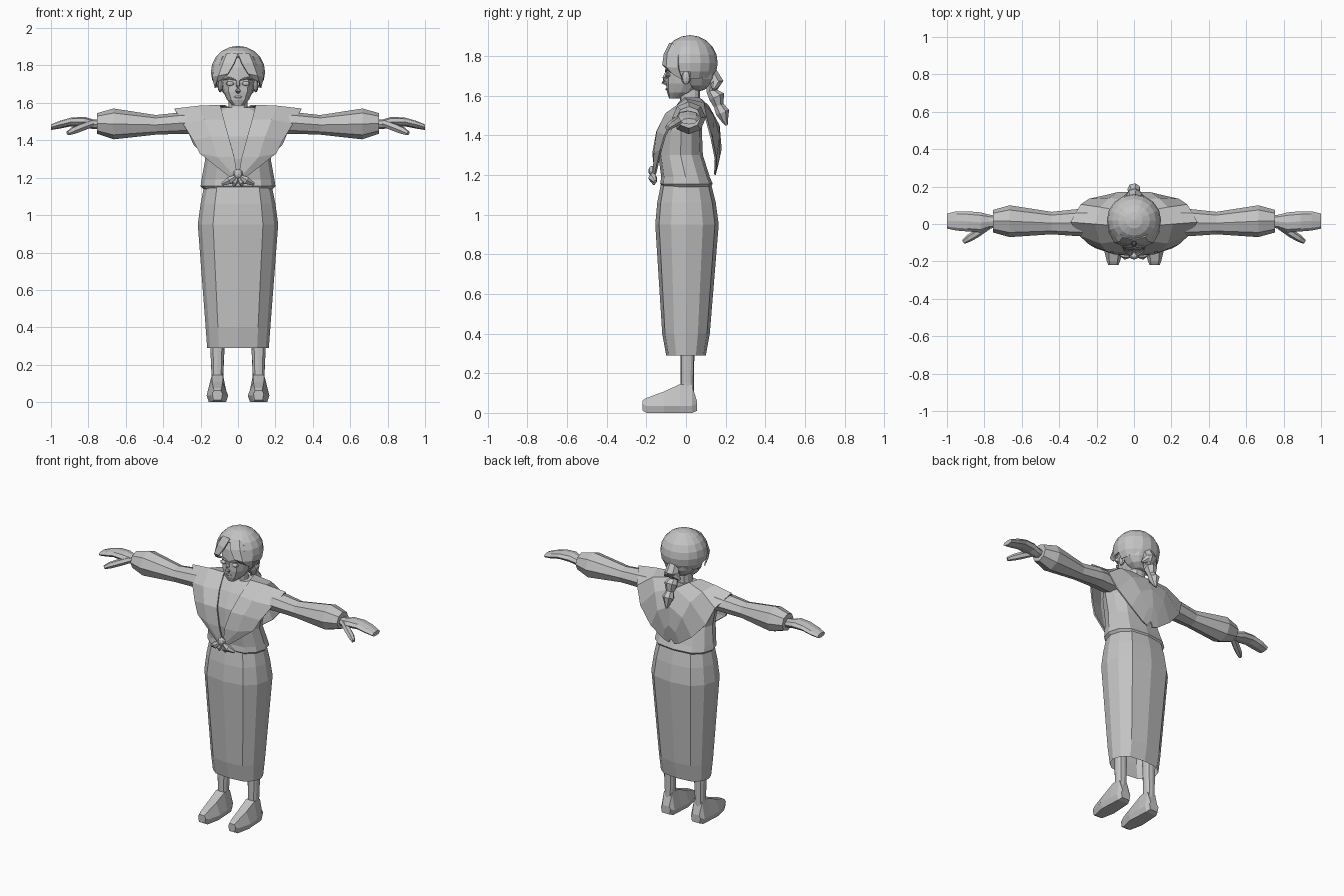
import bpy, bmesh, math
from mathutils import Vector

grey = bpy.data.materials.new("plain grey")
grey.diffuse_color = (0.55, 0.55, 0.55, 1)


def finish(name, bm, mirror=False, thick=0):
    bmesh.ops.recalc_face_normals(bm, faces=bm.faces)
    me = bpy.data.meshes.new(name)
    bm.to_mesh(me)
    bm.free()
    me.materials.append(grey)
    ob = bpy.data.objects.new(name, me)
    bpy.context.collection.objects.link(ob)
    if mirror:
        m = ob.modifiers.new("mirror", 'MIRROR')
        m.merge_threshold = 0.0005
    if thick:
        ob.modifiers.new("thickness", 'SOLIDIFY').thickness = thick
    return ob


def loft(name, rings, mirror=False, caps=(True, True)):
    """Skin a list of equal-sized point rings."""
    bm = bmesh.new()
    vs = [[bm.verts.new(p) for p in r] for r in rings]
    n = len(vs[0])
    for a, b in zip(vs, vs[1:]):
        for i in range(n):
            j = (i + 1) % n
            bm.faces.new((a[i], a[j], b[j], b[i]))
    if caps[0]:
        bm.faces.new(vs[0])
    if caps[1]:
        bm.faces.new(vs[-1])
    return finish(name, bm, mirror)


def sheet(name, rows, thick, mirror=True):
    """Skin an open grid of points."""
    bm = bmesh.new()
    vs = [[bm.verts.new(p) for p in r] for r in rows]
    for a, b in zip(vs, vs[1:]):
        for i in range(len(a) - 1):
            bm.faces.new((a[i], a[i + 1], b[i + 1], b[i]))
    return finish(name, bm, mirror, thick)


BODY = [(0, -1), (.62, -.88), (.9, -.5), (1, 0), (.9, .5), (.62, .88), (0, 1)]
BODY += [(-x, y) for x, y in BODY[5:0:-1]]


def body_ring(z, hx, y0, y1, cx=0):
    c, h = (y0 + y1) / 2, (y1 - y0) / 2
    return [(cx + x * hx, c + y * h, z) for x, y in BODY]


def side_ring(x, y0, y1, z0, z1, n=8):
    cy, cz, hy, hz = (y0 + y1) / 2, (z0 + z1) / 2, (y1 - y0) / 2, (z1 - z0) / 2
    return [(x, cy + hy * math.cos(2 * math.pi * i / n),
             cz + hz * math.sin(2 * math.pi * i / n)) for i in range(n)]


def tube(name, path, mirror=False, n=6):
    """Tapered limb along points given as (x, y, z, radius)."""
    rings = []
    for i, p in enumerate(path):
        a, b = path[max(i - 1, 0)], path[min(i + 1, len(path) - 1)]
        q = (Vector(b[:3]) - Vector(a[:3])).to_track_quat('Z', 'Y')
        rings.append([Vector(p[:3]) + q @ Vector((p[3] * math.cos(2 * math.pi * k / n),
                      p[3] * math.sin(2 * math.pi * k / n), 0)) for k in range(n)])
    return loft(name, rings, mirror)


def ball(name, c, r, u=8, v=6, mirror=False, drop=None):
    bm = bmesh.new()
    bmesh.ops.create_uvsphere(bm, u_segments=u, v_segments=v, radius=1)
    for w in bm.verts:
        w.co = Vector([c[i] + w.co[i] * r[i] for i in range(3)])
    if drop:
        bad = [f for f in bm.faces if drop(f.calc_center_median())]
        bmesh.ops.delete(bm, geom=bad, context='FACES')
    return finish(name, bm, mirror, 0.008 if drop else 0)


# Skirt, open at the hem
loft("skirt", [body_ring(*r) for r in [
    (.29, .165, -.10, .10), (.40, .173, -.12, .12), (.95, .215, -.155, .165),
    (1.06, .20, -.145, .15), (1.16, .18, -.125, .125)]], caps=(False, True))

# Blouse with a flared lower edge
loft("blouse", [body_ring(*r) for r in [
    (1.14, .185, -.12, .125), (1.155, .20, -.13, .135), (1.19, .195, -.125, .12),
    (1.30, .175, -.14, .085), (1.42, .20, -.13, .08), (1.51, .22, -.08, .08),
    (1.575, .09, -.03, .08)]])

# Shawl: each row runs from the neck side to the outer edge
sheet("shawl", [
    [(.004, -.16, 1.22), (.02, -.168, 1.21), (.04, -.16, 1.20)],
    [(.02, -.17, 1.31), (.11, -.162, 1.31), (.205, -.13, 1.33)],
    [(.05, -.15, 1.42), (.145, -.148, 1.42), (.24, -.11, 1.40)],
    [(.075, -.09, 1.51), (.18, -.105, 1.51), (.295, -.06, 1.49)],
    [(.095, -.01, 1.59), (.21, 0, 1.585), (.34, .01, 1.57)],
    [(.07, .07, 1.59), (.18, .09, 1.565), (.285, .105, 1.49)],
    [(0, .115, 1.55), (.13, .14, 1.50), (.24, .135, 1.38)],
    [(0, .17, 1.45), (.09, .17, 1.40), (.15, .155, 1.28)],
    [(0, .18, 1.33), (.04, .17, 1.29), (.06, .152, 1.215)],
    [(0, .158, 1.23), (.01, .155, 1.22), (.02, .15, 1.20)]], 0.01)

# Front knot and its two tails
ball("knot", (0, -.17, 1.22), (.026, .02, .026))
tube("knot_tail", [(.01, -.17, 1.21, .008), (.045, -.168, 1.185, .023),
                   (.085, -.155, 1.165, .008)], True)
tube("knot_end", [(.005, -.17, 1.20, .008), (.018, -.168, 1.175, .017),
                  (.022, -.16, 1.15, .005)], True)

# Sleeves
loft("sleeve", [side_ring(*r) for r in [
    (.17, -.07, .08, 1.43, 1.56), (.30, -.065, .08, 1.435, 1.55),
    (.44, -.055, .065, 1.43, 1.535), (.665, -.07, .10, 1.405, 1.57),
    (.755, -.045, .075, 1.435, 1.545)]], True)

# Hands and thumbs
loft("hand", [side_ring(*r) for r in [
    (.74, -.02, .045, 1.46, 1.51), (.775, -.025, .05, 1.46, 1.512),
    (.82, -.045, .062, 1.47, 1.525), (.89, -.04, .068, 1.475, 1.522),
    (.95, -.035, .068, 1.463, 1.505), (1.0, -.025, .055, 1.455, 1.485)]], True)
tube("thumb", [(.78, -.01, 1.49, .02), (.84, -.05, 1.468, .022),
               (.88, -.075, 1.452, .02), (.91, -.095, 1.437, .012)], True)

# Legs and feet
loft("leg", [body_ring(z, hx, y0, y1, .11) for z, hx, y0, y1 in [
    (.08, .032, -.03, .04), (.15, .032, -.027, .04), (.29, .038, -.027, .042),
    (.55, .045, -.04, .05)]], True)


def foot_ring(y, w, top_w, z0, z1):
    half = [(w * .8, z0), (w, z0 + .035), (top_w, z1)]
    return [(.11 + x, y, z) for x, z in half] + [(.11 - x, y, z) for x, z in half[::-1]]


loft("foot", [foot_ring(*r) for r in [
    (-.22, .027, .018, .012, .062), (-.20, .035, .022, 0, .075),
    (-.11, .058, .028, 0, .108), (-.03, .052, .03, 0, .145),
    (.03, .048, .03, 0, .14), (.055, .035, .025, .01, .06)]], True)

# Neck and face
loft("neck", [body_ring(*r) for r in [
    (1.50, .075, -.05, .09), (1.58, .052, -.03, .07), (1.66, .048, -.03, .07)]])
loft("face", [body_ring(*r) for r in [
    (1.585, .025, -.085, -.03), (1.615, .058, -.095, .04), (1.66, .08, -.10, .08),
    (1.72, .09, -.098, .10), (1.79, .10, -.09, .12), (1.86, .07, -.055, .08)]])
tube("nose", [(0, -.097, 1.72, .008), (0, -.108, 1.69, .012),
              (0, -.112, 1.667, .014), (0, -.095, 1.657, .010)])
ball("eye", (.042, -.09, 1.703), (.024, .014, .012), mirror=True)
tube("brow", [(.012, -.102, 1.722, .005), (.045, -.098, 1.733, .007),
              (.08, -.075, 1.725, .005)], True)
ball("mouth", (0, -.097, 1.632), (.022, .006, .006))
ball("ear", (.095, .0, 1.69), (.014, .024, .034), mirror=True)

# Hair: back mass, two parted front panels, braid
ball("hair_back", (0, .055, 1.725), (.115, .095, .105), 10, 8)
sheet("hair_front", [
    [(0, -.085, 1.865), (.06, -.07, 1.865), (.10, -.03, 1.84)],
    [(.022, -.112, 1.81), (.08, -.095, 1.815), (.125, -.04, 1.80)],
    [(.055, -.12, 1.755), (.105, -.10, 1.745), (.138, -.04, 1.74)],
    [(.085, -.09, 1.725), (.115, -.07, 1.71), (.125, -.02, 1.68)]], 0.008)
tube("braid", [(0, .12, 1.72, .035), (0, .145, 1.67, .045), (0, .13, 1.625, .028),
               (0, .155, 1.595, .042), (0, .165, 1.55, .026), (0, .185, 1.515, .036),
               (0, .195, 1.475, .018), (0, .205, 1.45, .006)], n=7)

# Headscarf dome with the face opening left out, and its tied ends
ball("headscarf", (0, .02, 1.765), (.145, .14, .14), 16, 10,
     drop=lambda p: p.z < 1.715 - .35 * p.y or (p.y < -.05 and p.z < 1.855 and abs(p.x) < .11))
tube("scarf_tie", [(0, .13, 1.67, .02), (.03, .15, 1.655, .025),
                   (.055, .14, 1.63, .008)], True)
